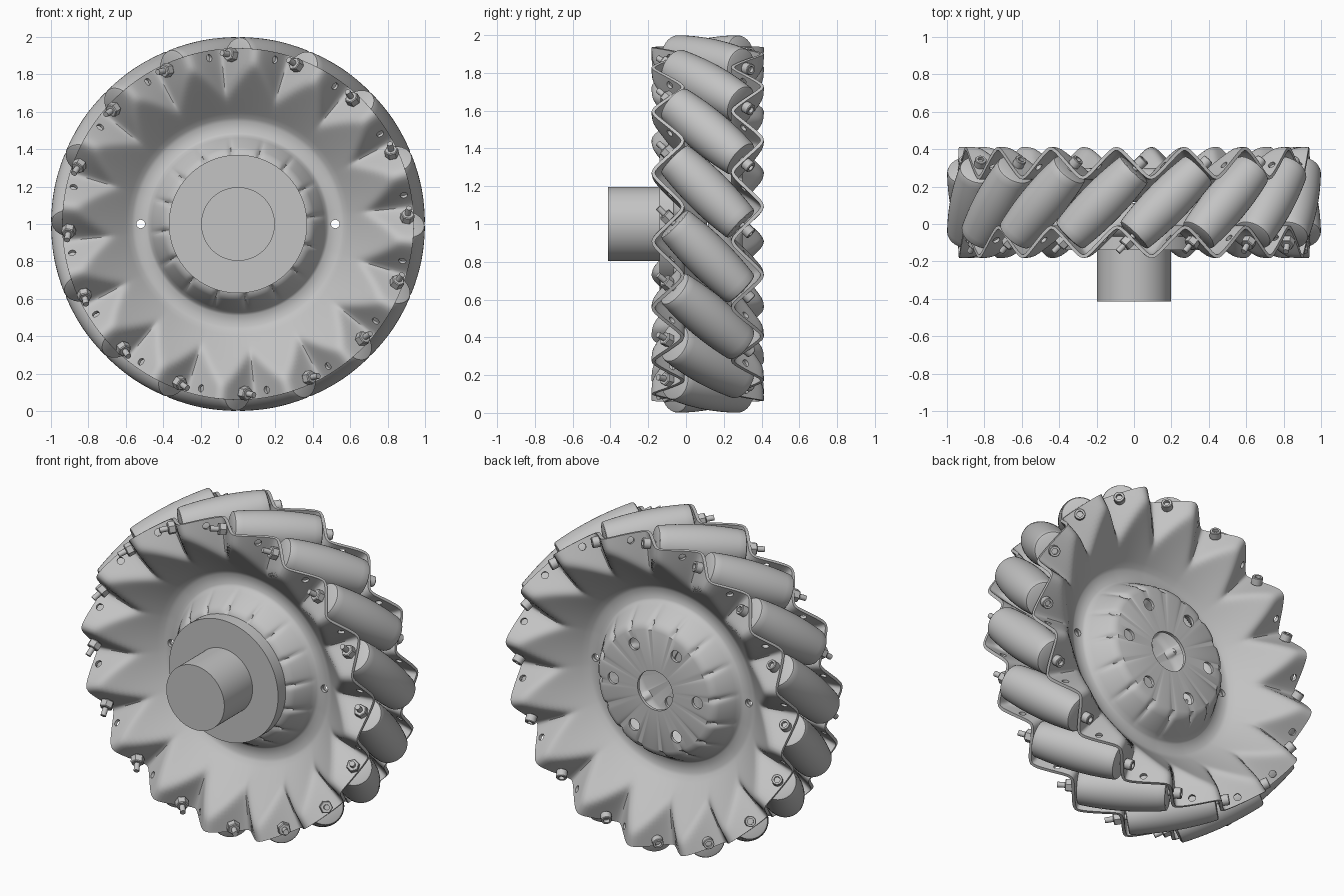
import bpy, bmesh, math
from math import sin, cos, asin, pi, radians, sqrt
from mathutils import Matrix, Vector

cube = bpy.data.objects.get("Cube")
if cube:
    bpy.data.objects.remove(cube, do_unlink=True)

COUNT = 16                      # rollers around the wheel
PITCH = 2 * pi / COUNT
MID_Y = 0.115                   # middle plane of the wheel
AXLE_R = 0.88                   # distance of roller axles from the wheel axis
CENTRE = Vector((0, 0, 1))

grey = bpy.data.materials.new("grey_metal")
grey.use_nodes = True
grey.diffuse_color = (0.55, 0.55, 0.55, 1)
grey.node_tree.nodes["Principled BSDF"].inputs["Base Color"].default_value = (0.55, 0.55, 0.55, 1)


def add_object(name, bm, matrix):
    bmesh.ops.recalc_face_normals(bm, faces=bm.faces[:])
    mesh = bpy.data.meshes.new(name)
    bm.to_mesh(mesh)
    bm.free()
    mesh.materials.append(grey)
    obj = bpy.data.objects.new(name, mesh)
    bpy.context.collection.objects.link(obj)
    obj.matrix_world = matrix
    return obj


def select_only(obj):
    bpy.ops.object.select_all(action='DESELECT')
    obj.select_set(True)
    bpy.context.view_layer.objects.active = obj


def smooth(obj, angle=35):
    select_only(obj)
    bpy.ops.object.shade_smooth_by_angle(angle=radians(angle))


def lathe(bm, profile, sides):
    """Turned solid around local z, capped at both ends."""
    rings = [[bm.verts.new((r * cos(2 * pi * i / sides), r * sin(2 * pi * i / sides), h))
              for i in range(sides)] for r, h in profile]
    for a, b in zip(rings, rings[1:]):
        for i in range(sides):
            j = (i + 1) % sides
            bm.faces.new((a[i], a[j], b[j], b[i]))
    bm.faces.new(rings[0])
    bm.faces.new(rings[-1])


def radial(a):
    return Vector((cos(a), 0, sin(a)))


def tangent(a):
    return Vector((-sin(a), 0, cos(a)))


def drill(bm, radius, point, direction, length):
    turn = direction.to_track_quat('Z', 'Y').to_matrix().to_4x4()
    bmesh.ops.create_cone(bm, cap_ends=True, segments=16, radius1=radius, radius2=radius,
                          depth=length, matrix=Matrix.Translation(point) @ turn)


# Pressed side plates: hub profile, then a straight dish cut off by the zigzag rim
HUB = [(.12, -.06), (.36, -.06), (.385, -.052), (.402, -.03), (.452, .06), (.468, .09),
       (.487, .103), (.55, .103), (.572, .093)]
DISH = [(.60 + .02 * i, .068 - .019 * i) for i in range(18)]
RIM_CREST, RIM_VALLEY = -.175, -.018
VALLEY = radians(5.5)
STEPS = 24


def rim_depth(a):
    """Rounded zigzag around the rim."""
    k = 0.92
    w = 0.5 + asin(k * cos((a - VALLEY) * COUNT)) / (2 * asin(k))
    return RIM_CREST + (RIM_VALLEY - RIM_CREST) * w


def plate_depth(dish, a):
    """Deeper of dish and zigzag, with a rounded fold between them."""
    rim = rim_depth(a)
    return (dish + rim + sqrt((dish - rim) ** 2 + .022 ** 2)) / 2


def side_plate(name, matrix, hole_turn):
    bm = bmesh.new()
    n = COUNT * STEPS
    rows = []
    for r, depth in HUB + DISH:
        angles = [2 * pi * i / n for i in range(n)]
        rows.append([bm.verts.new(radial(a) * r + Vector((0, plate_depth(depth, a), 0)))
                     for a in angles])
    for p, q in zip(rows, rows[1:]):
        for i in range(n):
            j = (i + 1) % n
            bm.faces.new((p[i], p[j], q[j], q[i]))
    # The flat middle of the hub stays in one plane
    for row in rows[:2]:
        for v in row:
            v.co.y = HUB[0][1]
    plate = add_object(name, bm, matrix)

    # Drilled holes: hub bolts, joining holes and spare flange holes
    bm = bmesh.new()
    axis = Vector((0, 1, 0))
    for i in range(6):
        drill(bm, 0.036, radial(hole_turn + i * pi / 3) * 0.285 - axis * 0.06, axis, 0.08)
    for i in range(2):
        drill(bm, 0.023, radial(hole_turn + i * pi) * 0.52 + axis * 0.103, axis, 0.08)
    for i in range(COUNT):
        a = radians(10.2) + i * PITCH
        drill(bm, 0.02, radial(a) * 0.9 + axis * rim_depth(a), tangent(a) + axis, 0.09)
    cutter = add_object("hole_cutter", bm, matrix)
    cutter.hide_render = True

    solid = plate.modifiers.new("thickness", 'SOLIDIFY')
    solid.thickness = 0.018
    solid.offset = 0
    cut = plate.modifiers.new("holes", 'BOOLEAN')
    cut.object = cutter
    cut.solver = 'EXACT'
    bpy.context.view_layer.update()
    select_only(plate)
    bpy.ops.object.convert(target='MESH')
    bpy.data.objects.remove(cutter, do_unlink=True)
    smooth(plate, 42)


side_plate("front_side_plate", Matrix.Translation(CENTRE), 0)
pivot = Matrix.Translation(CENTRE + Vector((0, MID_Y, 0)))
flip = pivot @ Matrix.Rotation(pi, 4, radial(-PITCH / 2)) @ Matrix.Translation((0, -MID_Y, 0))
side_plate("back_side_plate", flip, -PITCH)

# Hub disc and drive shaft, turned around the wheel axis
to_front = Matrix.Translation(CENTRE) @ Matrix.Rotation(pi / 2, 4, 'X')
for name, r, start, end in (("hub_disc", .37, .066, .14), ("drive_shaft", .197, .13, .414)):
    bm = bmesh.new()
    lathe(bm, [(r, start), (r, end)], 96)
    smooth(add_object(name, bm, to_front))

# Barrel roller whose outside follows the wheel's round envelope, with rounded ends
HALF = 0.239
bm = bmesh.new()
stations = [-HALF + HALF * 2 * i / 14 for i in range(15)]
barrel = [(1 - sqrt(AXLE_R ** 2 + t * t / 2), t) for t in stations]
end_r = barrel[0][0]
rounding = [(end_r - 0.012, HALF + 0.012), (end_r - 0.004, HALF + 0.008)]
lathe(bm, [(r, -t) for r, t in rounding] + barrel + rounding[::-1], 40)
roller = add_object("roller", bm, Matrix())

# Axle bolt with a hex nut on the front end and a socket head on the back end
bm = bmesh.new()
lathe(bm, [(.016, -.28), (.016, .372)], 14)
lathe(bm, [(.033, .28), (.038, .285), (.038, .32), (.033, .325)], 6)
lathe(bm, [(.031, -.283), (.031, -.322), (.028, -.326), (.017, -.326), (.017, -.306)], 18)
bolt = add_object("axle_bolt", bm, Matrix())

for part in (roller, bolt):
    smooth(part)
    base = part.name
    for i in range(COUNT):
        a = (i + 0.5) * PITCH
        along = (tangent(a) - Vector((0, 1, 0))).normalized()
        out = radial(a)
        turn = Matrix((out, along.cross(out), along)).transposed().to_4x4()
        place = Matrix.Translation(CENTRE + out * AXLE_R + Vector((0, MID_Y, 0))) @ turn
        copy = part if i == 0 else part.copy()
        if i:
            bpy.context.collection.objects.link(copy)
        copy.name = f"{base}_{i + 1}"
        copy.matrix_world = place
